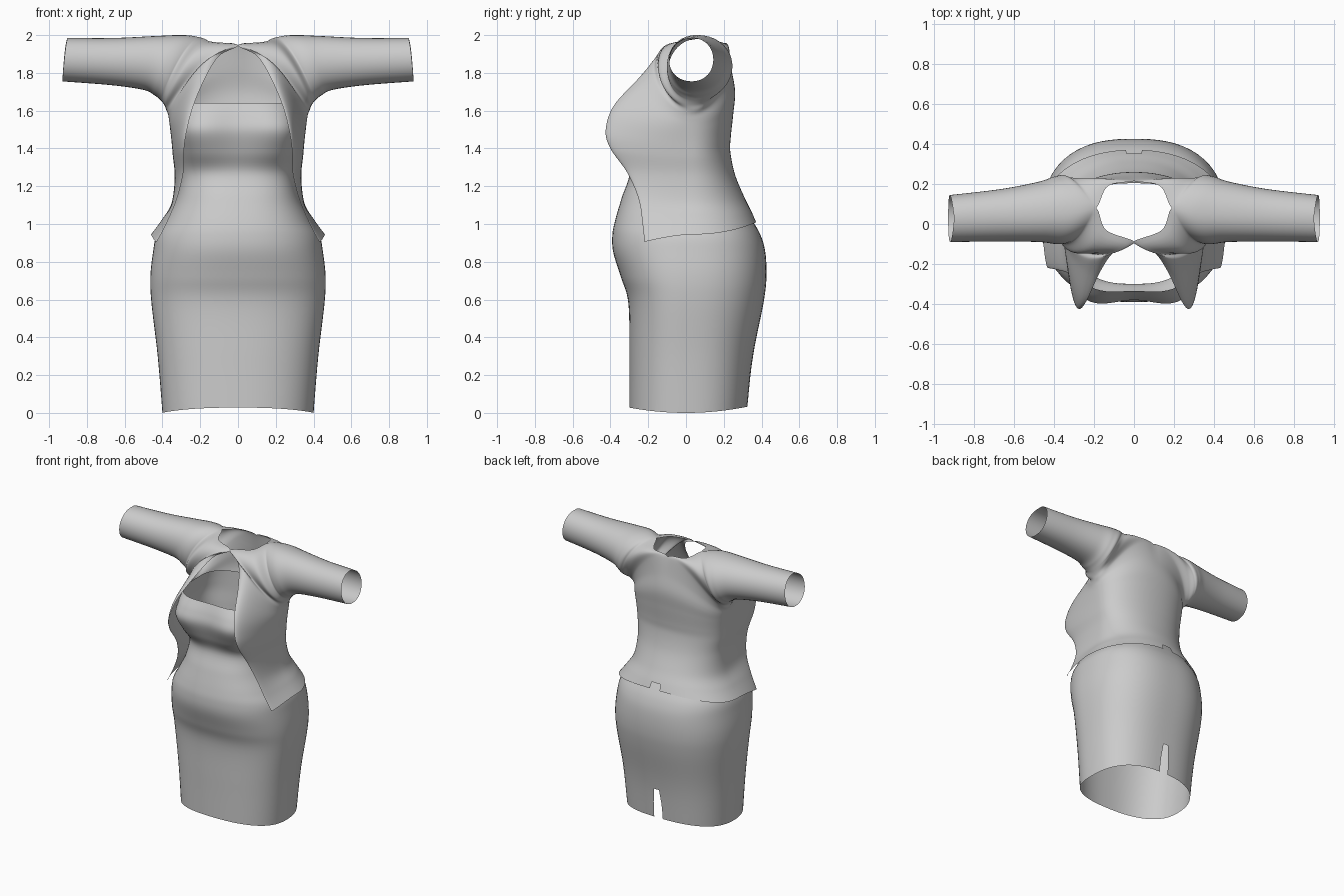
import bpy, bmesh, math
from mathutils import Vector

cube = bpy.data.objects.get("Cube")
if cube:
    bpy.data.objects.remove(cube)

cloth = bpy.data.materials.new("light_grey_cloth")
cloth.use_nodes = True
GREY = (0.6, 0.6, 0.6, 1)
cloth.diffuse_color = GREY
cloth.node_tree.nodes["Principled BSDF"].inputs["Base Color"].default_value = GREY


def smooth_rows(rows, steps):
    """Catmull-Rom interpolation through rows of numbers."""
    out = []
    last = len(rows) - 1
    for i in range(last):
        a, b, c, d = (rows[min(max(i + k, 0), last)] for k in (-1, 0, 1, 2))
        for s in range(steps):
            t = s / steps
            out.append([q + t / 2 * (r - p + t * (2*p - 5*q + 4*r - u + t * (3*(q - r) + u - p)))
                        for p, q, r, u in zip(a, b, c, d)])
    out.append(list(rows[-1]))
    return out


def bezier(p, hp, hq, q, n):
    out = []
    for i in range(n + 1):
        t = i / n
        s = 1 - t
        out.append(p*s**3 + (p + hp)*3*s*s*t + (q + hq)*3*s*t*t + q*t**3)
    return out


def cloth_sheet(name, grid, closed, skip, mirror=False):
    """Joins rows of points into an open sheet, leaving out skipped faces."""
    bm = bmesh.new()
    rows = [[bm.verts.new(p) for p in row] for row in grid]
    n = len(rows[0])
    for r in range(len(rows) - 1):
        for c in range(n if closed else n - 1):
            d = (c + 1) % n
            if not skip(r, c):
                bm.faces.new((rows[r][c], rows[r][d], rows[r + 1][d], rows[r + 1][c]))
    bmesh.ops.remove_doubles(bm, verts=bm.verts[:], dist=0.0004)
    bmesh.ops.delete(bm, geom=[v for v in bm.verts if not v.link_faces], context='VERTS')
    bmesh.ops.recalc_face_normals(bm, faces=bm.faces[:])
    for f in bm.faces:
        f.smooth = True
    me = bpy.data.meshes.new(name)
    bm.to_mesh(me)
    bm.free()
    me.materials.append(cloth)
    ob = bpy.data.objects.new(name, me)
    bpy.context.collection.objects.link(ob)
    if mirror:
        m = ob.modifiers.new("other_side", 'MIRROR')
        m.merge_threshold = 0.0005
    return ob


# Dress: height, half width, front depth, back depth, front fullness, dip between the bust
dress_profile = [
    (0, .40, .30, .325, 2.4, 0), (.3, .425, .30, .355, 2.4, 0), (.58, .458, .305, .41, 2.4, 0),
    (.72, .464, .345, .426, 2.4, 0), (.85, .45, .385, .42, 2.4, 0), (.94, .432, .39, .395, 2.4, 0),
    (1.02, .385, .375, .35, 2.5, 0), (1.14, .325, .34, .27, 2.6, 0), (1.27, .30, .30, .215, 2.8, 0),
    (1.38, .31, .365, .205, 3.4, .02), (1.49, .325, .415, .205, 4, .035),
    (1.57, .32, .395, .205, 3.8, .03), (1.64, .31, .35, .205, 3.4, .015)]

STEPS, COLS, SLIT_ROWS = 6, 72, 5
dress_grid = []
for r, (z, w, front, back, full, dip) in enumerate(smooth_rows(dress_profile, STEPS)):
    row = []
    for c in range(COLS):
        # column 0 lies on the centre back
        a = 2 * math.pi * c / COLS
        sx, cy = math.sin(a), math.cos(a)
        n = 2.5 if cy > 0 else full
        k = (abs(sx)**n + abs(cy)**n) ** (-1 / n)
        x = w * sx * k
        y = cy * k * (back if cy > 0 else front)
        if cy < 0:
            y += dip * math.exp(-(x / .15)**2)
        hem = .03 * (y / .31)**2 * max(0, 1 - z / .3)
        # back slit narrows to a rounded top
        if c in (1, COLS - 1) and r <= SLIT_ROWS:
            x *= max(.3, (1 - (r / SLIT_ROWS)**3)) ** .5
        row.append((x, y, z + hem))
    dress_grid.append(row)
cloth_sheet("dress", dress_grid, True,
            lambda r, c: r < SLIT_ROWS and c in (0, COLS - 1))

# Jacket sections from cuff to hem: front edge xyz, side seam xyz, back edge xyz,
# then the roundness of the front and of the back
jacket_sections = [
    (.90, .03, 1.985, .93, .03, 1.755, .90, .03, 1.985, .16, .153),
    (.65, .04, 1.985, .67, .04, 1.735, .65, .04, 1.985, .17, .18),
    (.42, .05, 1.996, .50, .05, 1.71, .42, .05, 1.996, .187, .215),
    (.28, .06, 2.0, .44, .05, 1.68, .28, .06, 2.0, .21, .24),
    (.19, .08, 1.985, .41, .05, 1.655, .19, .08, 1.985, .22, .22),
    (.14, -.03, 1.965, .39, .04, 1.63, .13, .19, 1.96, .18, .09),
    (0, -.09, 1.947, .38, .04, 1.605, 0, .215, 1.945, .12, .04),
    (.10, -.14, 1.89, .37, .03, 1.58, 0, .24, 1.82, .09, .01),
    (.17, -.24, 1.78, .365, .03, 1.55, 0, .26, 1.7, .04, 0),
    (.235, -.38, 1.63, .36, .03, 1.51, 0, .25, 1.58, 0, 0),
    (.27, -.425, 1.5, .352, .03, 1.44, 0, .237, 1.46, 0, 0),
    (.285, -.40, 1.4, .345, .03, 1.36, 0, .235, 1.38, 0, 0)]
jacket_skirt = [
    (.29, -.31, 1.27, .335, .03, 1.25, 0, .26, 1.26, 0, 0),
    (.325, -.25, 1.13, .352, .03, 1.11, 0, .31, 1.14, 0, 0),
    (.38, -.23, 1.0, .405, .04, 1.02, 0, .35, 1.06, 0, 0),
    (.43, -.22, .905, .46, .05, .945, 0, .372, 1.01, 0, 0)]

HALF, NECK = 20, 4
jacket_grid = []
for r, v in enumerate(smooth_rows(jacket_sections + jacket_skirt, 8)):
    front, side, back = Vector(v[:3]), Vector(v[3:6]), Vector(v[6:9])
    if r <= NECK * 8:
        front = back = (front + back) / 2
    front.x, back.x = max(0, front.x), max(0, back.x)
    f, b = max(0, v[9]), max(0, v[10])
    front_half = bezier(front, Vector((.45 * (side.x - front.x), -f, 0)),
                        Vector((0, -f - .45 * (side.y - front.y), 0)), side, HALF)
    back_half = bezier(side, Vector((0, b + .6 * (back.y - side.y), 0)),
                       Vector((.6 * (side.x - back.x), b, 0)), back, HALF)
    jacket_grid.append(front_half + back_half[1:])
total = len(jacket_grid)
# small notch at the centre of the back hem
cloth_sheet("jacket", jacket_grid, False,
            lambda r, c: r >= total - 8 and c == 2 * HALF - 1, mirror=True)
